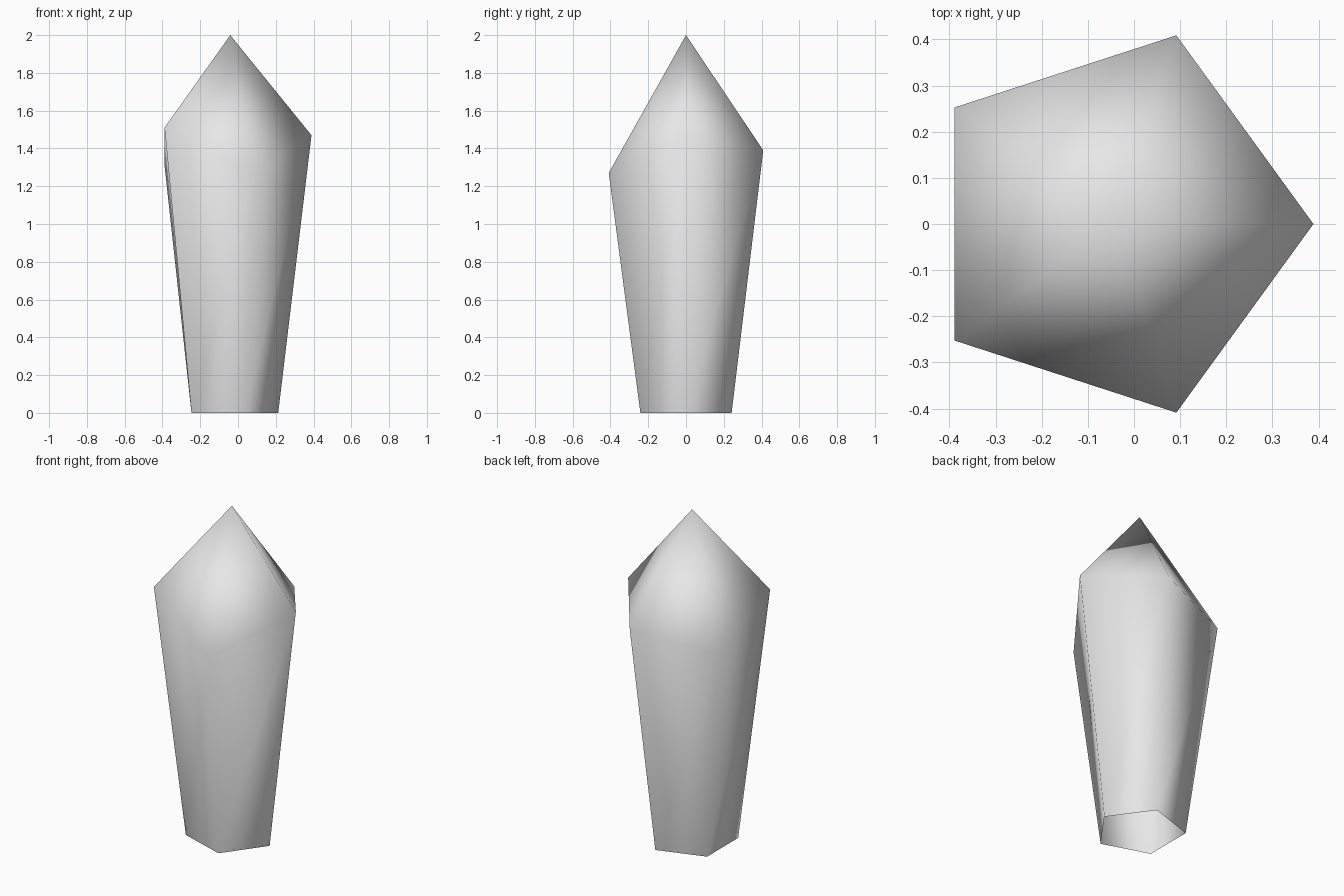
import bpy
import bmesh
from math import cos, sin, tau

cube = bpy.data.objects.get("Cube")
if cube:
    bpy.data.objects.remove(cube, do_unlink=True)

SIDES = 5
CENTRE_X = -0.041
BASE_RADIUS = 0.254
SHOULDER_RADIUS = 0.43
SHOULDER_HEIGHTS = [1.47, 1.39, 1.31, 1.51, 1.27]
TIP_HEIGHT = 2.0

# Plain grey stone
grey = bpy.data.materials.new("grey_crystal")
grey.use_nodes = True
colour = (0.8, 0.8, 0.8, 1)
grey.diffuse_color = colour
for node in grey.node_tree.nodes:
    if node.type == "BSDF_PRINCIPLED":
        node.inputs["Base Color"].default_value = colour


def ring(bm, radius, heights):
    """Regular polygon of vertices, each at its own height."""
    return [bm.verts.new((CENTRE_X + radius * cos(tau * i / SIDES),
                          radius * sin(tau * i / SIDES), z))
            for i, z in enumerate(heights)]


# Tapered shaft, open underneath, with an uneven shoulder and a pointed tip
bm = bmesh.new()
base = ring(bm, BASE_RADIUS, [0] * SIDES)
shoulder = ring(bm, SHOULDER_RADIUS, SHOULDER_HEIGHTS)
tip = bm.verts.new((CENTRE_X, 0, TIP_HEIGHT))
for i in range(SIDES):
    j = (i + 1) % SIDES
    bm.faces.new((base[i], base[j], shoulder[j], shoulder[i]))
    bm.faces.new((shoulder[i], shoulder[j], tip))
for face in bm.faces:
    face.smooth = True

mesh = bpy.data.meshes.new("crystal")
bm.to_mesh(mesh)
bm.free()
mesh.materials.append(grey)
crystal = bpy.data.objects.new("crystal", mesh)
bpy.context.collection.objects.link(crystal)
